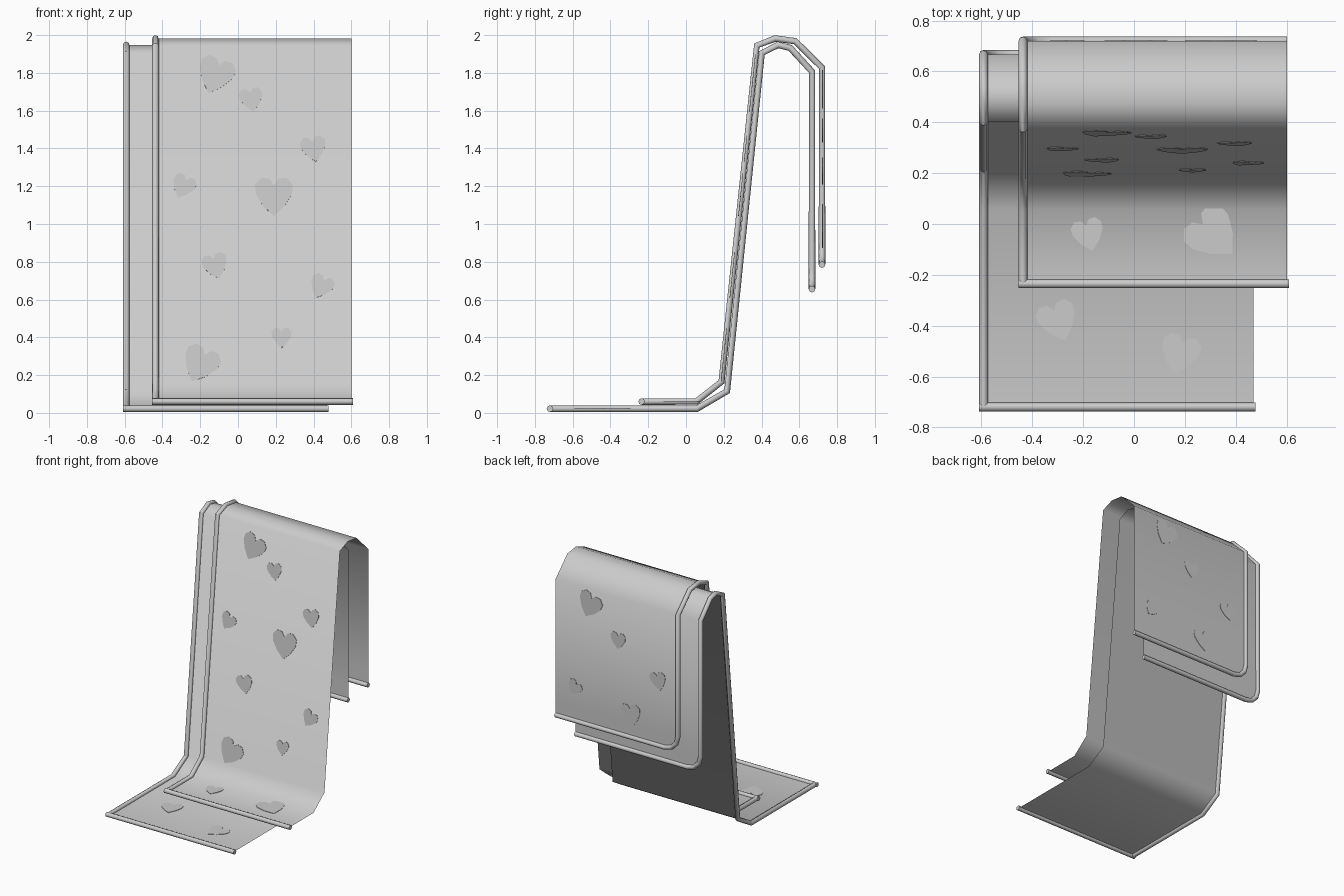
import bpy, bmesh, math
from mathutils import Vector

if "Cube" in bpy.data.objects:
    bpy.data.objects.remove(bpy.data.objects["Cube"])

fabric = bpy.data.materials.new("fabric grey")
fabric.use_nodes = True
GREY = (0.6, 0.6, 0.6, 1)
fabric.diffuse_color = GREY
fabric.node_tree.nodes["Principled BSDF"].inputs["Base Color"].default_value = GREY

TRIM = 0.0175   # radius of the piping
ROUND = 0.11    # rounding of the rear corner


def add_mesh(name, bm, smooth):
    mesh = bpy.data.meshes.new(name)
    bm.to_mesh(mesh)
    bm.free()
    mesh.materials.append(fabric)
    for poly in mesh.polygons:
        poly.use_smooth = smooth
    obj = bpy.data.objects.new(name, mesh)
    bpy.context.collection.objects.link(obj)
    return obj


def edge_path(profile, left):
    """Side edge of a sheet: follows the profile, then rounds the rear corner."""
    path = [Vector((left, y, z)) for y, z in profile[:-1]]
    y, z = profile[-1]
    for i in range(4):
        a = math.radians(30 * i)
        path.append(Vector((left + ROUND * (1 - math.cos(a)), y,
                            z + ROUND * (1 - math.sin(a)))))
    return path


def add_sheet(name, profile, left, right):
    bm = bmesh.new()
    rows = [(bm.verts.new(p), bm.verts.new((right, p.y, p.z)))
            for p in edge_path(profile, left)]
    for (a, b), (d, c) in zip(rows, rows[1:]):
        bm.faces.new((a, b, c, d))
    add_mesh(name, bm, True)


def add_piping(name, profile, left, right):
    curve = bpy.data.curves.new(name, "CURVE")
    curve.dimensions = "3D"
    curve.bevel_depth = TRIM
    curve.bevel_resolution = 2
    curve.use_fill_caps = True
    side = edge_path(profile, left)
    side.append(Vector((right, side[-1].y, side[-1].z)))
    front = [Vector((left - TRIM, *profile[0])), Vector((right + 0.008, *profile[0]))]
    for path in (side, front):
        spline = curve.splines.new("POLY")
        spline.points.add(len(path) - 1)
        for point, co in zip(spline.points, path):
            point.co = (*co, 1)
    obj = bpy.data.objects.new(name, curve)
    bpy.context.collection.objects.link(obj)
    bpy.ops.object.select_all(action="DESELECT")
    obj.select_set(True)
    bpy.context.view_layer.objects.active = obj
    bpy.ops.object.convert(target="MESH")
    obj = bpy.context.object
    obj.data.materials.clear()
    obj.data.materials.append(fabric)
    bpy.ops.object.shade_smooth_by_angle(angle=math.radians(50))


# Right half of a heart outline, from notch to tip
HALF = [(0, 0.26), (0.12, 0.43), (0.32, 0.45), (0.48, 0.28), (0.46, 0.05), (0.28, -0.25), (0, -0.52)]
HEART = HALF + [(-x, y) for x, y in HALF[-2:0:-1]]


def add_heart(name, p, q, x, along, size, turn):
    """Thin heart plate on the panel running from profile point p to q."""
    p, q = Vector((0, *p)), Vector((0, *q))
    axis = 1 if abs(q.y - p.y) > abs(q.z - p.z) else 2
    centre = p.lerp(q, (along - p[axis]) / (q[axis] - p[axis]))
    centre.x = x
    u, v = Vector((1, 0, 0)), (q - p).normalized()
    n = u.cross(v)
    c, s = math.cos(math.radians(turn)), math.sin(math.radians(turn))
    bm = bmesh.new()
    top = []
    for a, b in HEART:
        a, b = a * size, b * size
        top.append(bm.verts.new(centre + u * (a * c - b * s) + v * (a * s + b * c) + n * 0.004))
    face = bm.faces.new(reversed(top))
    back = bmesh.ops.extrude_face_region(bm, geom=[face])
    for vert in back["geom"]:
        if isinstance(vert, bmesh.types.BMVert):
            vert.co -= n * 0.003
    bmesh.ops.recalc_face_normals(bm, faces=bm.faces)
    add_mesh(name, bm, False)


# Side profiles (y, z), from the front edge over the top to the rear edge
UNDER = [(-0.72, 0.022), (0.058, 0.022), (0.218, 0.115), (0.402, 1.905),
         (0.487, 1.948), (0.552, 1.932), (0.667, 1.807), (0.667, 0.655)]
OVER = [(-0.235, 0.06), (0.055, 0.06), (0.188, 0.165), (0.375, 1.945),
        (0.472, 1.982), (0.578, 1.968), (0.72, 1.828), (0.72, 0.785)]

for label, profile, left, right in (("under", UNDER, -0.592, 0.47),
                                    ("over", OVER, -0.437, 0.602)):
    add_sheet(label + "_cloth", profile, left, right)
    add_piping(label + "_piping", profile, left, right)

# Hearts: x, position along the panel, size, turn
FRONT = [(-0.12, 1.79, 0.2, -20), (0.07, 1.66, 0.13, 10), (-0.29, 1.2, 0.13, -25),
         (0.19, 1.15, 0.21, 0), (0.4, 1.4, 0.14, 10), (-0.12, 0.78, 0.14, 15),
         (0.44, 0.67, 0.13, -25), (-0.2, 0.26, 0.2, -25), (0.23, 0.4, 0.11, 0)]
BACK = [(0.31, 1.71, 0.2, 160), (0.07, 1.5, 0.13, 180), (-0.27, 1.28, 0.14, 195),
        (0.44, 1.04, 0.12, 150), (-0.04, 0.96, 0.17, 190)]
OVER_FLOOR = [(-0.18, -0.04, 0.13, 15), (0.31, -0.04, 0.21, 45)]
UNDER_FLOOR = [(-0.3, -0.38, 0.16, 20), (0.18, -0.51, 0.16, -15)]

for label, p, q, hearts in (("front", OVER[2], OVER[3], FRONT),
                            ("back", OVER[-2], OVER[-1], BACK),
                            ("over_floor", OVER[0], OVER[1], OVER_FLOOR),
                            ("under_floor", UNDER[0], UNDER[1], UNDER_FLOOR)):
    for i, heart in enumerate(hearts):
        add_heart(f"{label}_heart_{i + 1}", p, q, *heart)
